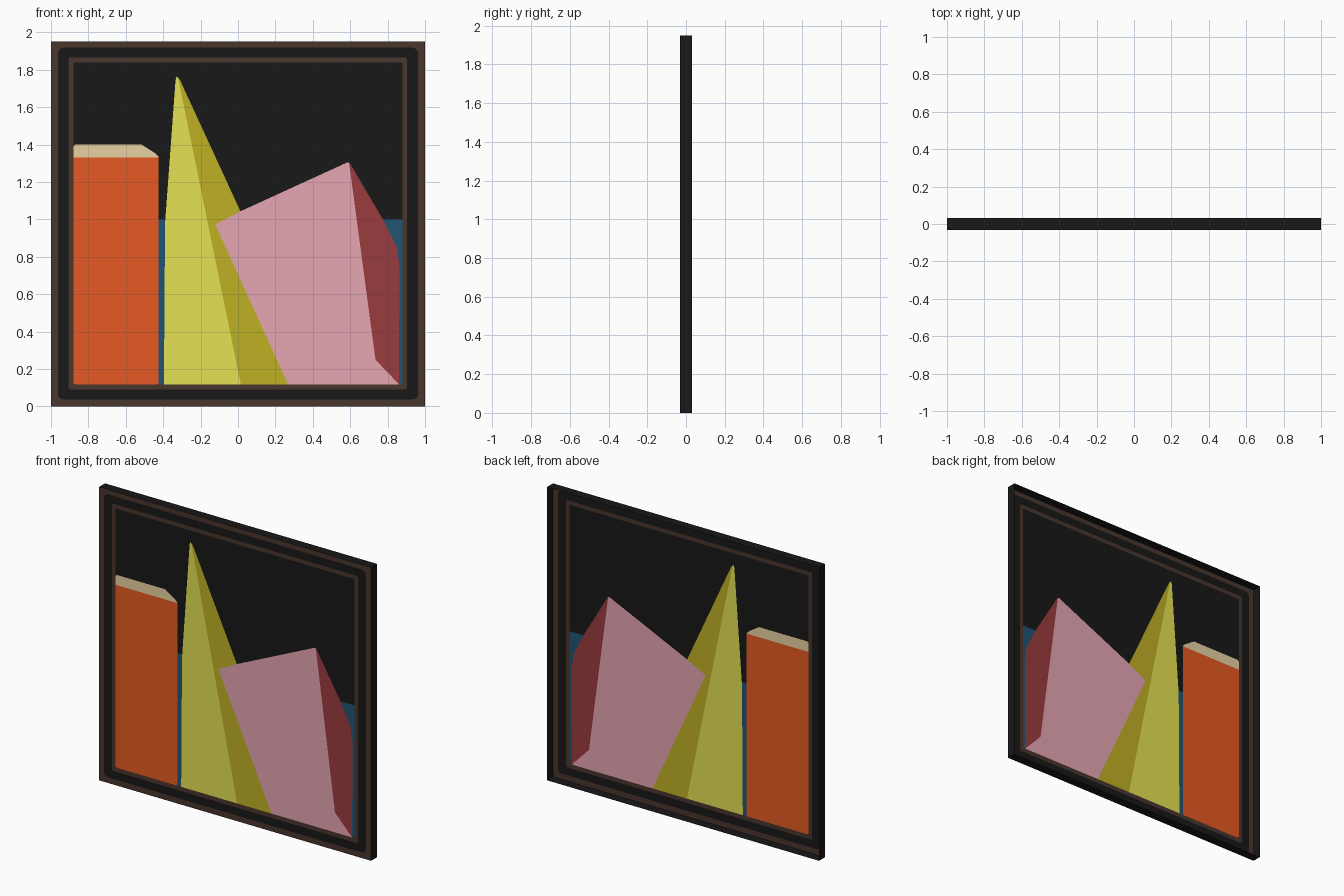
import bpy, bmesh, math
from mathutils import Vector

if "Cube" in bpy.data.objects:
    bpy.data.objects.remove(bpy.data.objects["Cube"])

def srgb(h):
    c = [int(h[i:i + 2], 16) / 255 for i in (0, 2, 4)]
    return [x / 12.92 if x <= 0.04045 else ((x + 0.055) / 1.055) ** 2.4 for x in c] + [1]

COLORS = {"charcoal": "181818", "brown": "49362D", "orange": "E65A23", "cream": "EBD5A4",
          "blue": "235372", "light_yellow": "E5E153", "dark_yellow": "BFB124",
          "pink": "E6A6B2", "red": "9A3C3E"}
MATS = {}
for name, code in COLORS.items():
    MATS[name] = bpy.data.materials.new(name)
    MATS[name].diffuse_color = srgb(code)

D = 0.031   # half depth of the open-backed panel
H = 1.95    # height

def rect(x0, x1, z0, z1):
    return [(x0, z0), (x1, z0), (x1, z1), (x0, z1)]

def rounded(x0, x1, z0, z1, r):
    pts = []
    for cx, cz, a in ((x1 - r, z1 - r, 0), (x0 + r, z1 - r, 90),
                      (x0 + r, z0 + r, 180), (x1 - r, z0 + r, 270)):
        for i in range(4):
            t = math.radians(a + 30 * i)
            pts.append((cx + r * math.cos(t), cz + r * math.sin(t)))
    return pts

def inside(x, z, pts):
    hit = False
    for (x0, z0), (x1, z1) in zip(pts, pts[1:] + pts[:1]):
        if (z0 > z) != (z1 > z) and x < x0 + (z - z0) * (x1 - x0) / (z1 - z0):
            hit = not hit
    return hit

def add_object(name, bm, color):
    me = bpy.data.meshes.new(name)
    bm.to_mesh(me)
    bm.free()
    me.materials.append(MATS[color])
    bpy.context.collection.objects.link(bpy.data.objects.new(name, me))

# Picture shapes, from the back layer to the front layer
LAYERS = [
    ("outer_frame", rect(-1, 1, 0, H), "brown"),
    ("frame_band", rounded(-0.963, 0.963, 0.037, 1.918, 0.03), "charcoal"),
    ("inner_frame", rounded(-0.906, 0.903, 0.09, 1.866, 0.012), "brown"),
    ("background", rect(-0.88, 0.88, 0.118, 1.84), "charcoal"),
    ("blue_block", rect(-0.43, 0.88, 0.118, 1.0), "blue"),
    ("orange_block", rounded(-0.88, -0.424, 0.118, 1.345, 0.012), "orange"),
    ("orange_block_top", [(-0.88, 1.332), (-0.424, 1.332), (-0.44, 1.352), (-0.515, 1.4),
                          (-0.87, 1.4), (-0.88, 1.39)], "cream"),
    ("pyramid_shade", [(-0.328, 1.765), (-0.1, 0.118), (0.45, 0.118), (0.01, 1.05),
                       (-0.31, 1.745)], "dark_yellow"),
    ("pyramid_front", [(-0.396, 0.118), (0.015, 0.118), (-0.32, 1.755), (-0.328, 1.765),
                       (-0.334, 1.745), (-0.39, 0.98)], "light_yellow"),
    ("tilted_block_side", [(0.592, 1.303), (0.735, 0.25), (0.861, 0.118), (0.863, 0.75),
                           (0.85, 0.85), (0.775, 1.0), (0.6, 1.297)], "red"),
    ("tilted_block_front", [(0.268, 0.118), (0.861, 0.118), (0.735, 0.25), (0.594, 1.303),
                            (0.58, 1.303), (0.012, 1.043), (-0.122, 0.973)], "pink"),
]

# One flat front sheet, cut along every shape's outline
sheet = bmesh.new()
sheet.faces.new([sheet.verts.new((x, -D, z)) for x, z in LAYERS[0][1]])
for _, pts, _ in LAYERS[1:]:
    for (x0, z0), (x1, z1) in zip(pts, pts[1:] + pts[:1]):
        if math.hypot(x1 - x0, z1 - z0) < 1e-4:
            continue
        bmesh.ops.bisect_plane(sheet, geom=sheet.verts[:] + sheet.edges[:] + sheet.faces[:],
                               dist=1e-5, plane_co=(x0, -D, z0),
                               plane_no=Vector((z1 - z0, 0, x0 - x1)).normalized())

# Each face belongs to the topmost shape that covers its middle
owner = []
for f in sheet.faces:
    c = f.calc_center_median()
    owner.append(max([i for i, l in enumerate(LAYERS) if inside(c.x, c.z, l[1])] or [0]))

for i, (name, _, color) in enumerate(LAYERS):
    part = sheet.copy()
    drop = [f for f, o in zip(part.faces[:], owner) if o != i]
    bmesh.ops.delete(part, geom=drop, context='FACES')
    add_object(name, part, color)
sheet.free()

# Rim walls around the sheet, open at the back
rim = bmesh.new()
front = [rim.verts.new((x, -D, z)) for x, z in LAYERS[0][1]]
back = [rim.verts.new((x, D, z)) for x, z in LAYERS[0][1]]
for i in range(4):
    j = (i + 1) % 4
    rim.faces.new((front[j], front[i], back[i], back[j]))
add_object("panel_rim", rim, "charcoal")

for m in bpy.data.materials:
    if m.users and not m.is_grease_pencil:
        m.use_nodes = True
        m.node_tree.nodes["Principled BSDF"].inputs["Base Color"].default_value = m.diffuse_color
